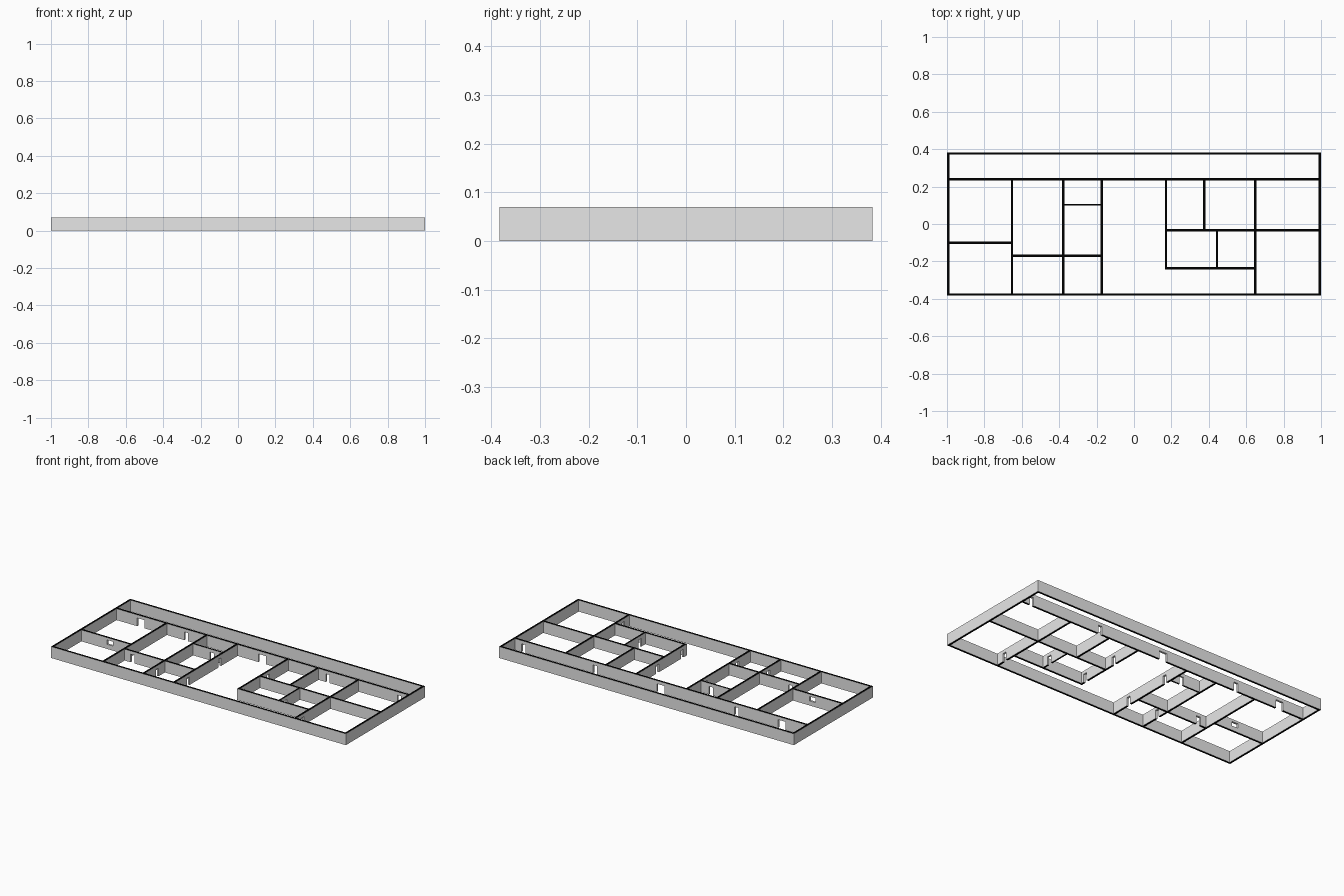
import bpy, bmesh, math
from mathutils import Vector

cube = bpy.data.objects.get("Cube")
if cube:
    bpy.data.objects.remove(cube, do_unlink=True)

HEIGHT = 0.07
THICK = 0.0125
THIN = 0.01
HALF_X, HALF_Y = 1.0, 0.383
EDGE_X, EDGE_Y = HALF_X - THICK / 2, HALF_Y - THICK / 2


def flat_material(name, value):
    mat = bpy.data.materials.new(name)
    mat.use_nodes = True
    colour = (value, value, value, 1)
    mat.diffuse_color = colour
    mat.node_tree.nodes["Principled BSDF"].inputs["Base Color"].default_value = colour
    return mat


# Pale wall sides, black top and bottom edges
plaster = flat_material("pale_grey_plaster", 0.8)
black = flat_material("black_cut_edge", 0.0)


# Openings: (start, end, bottom, top) along the wall
def door(at, width=0.026):
    return (at - width / 2, at + width / 2, 0, 0.05)


def wide_door(at):
    return door(at, 0.05)


def window(at):
    return (at - 0.02, at + 0.02, 0.028, 0.055)


def wall(name, axis, offset, start, end, openings=(), thick=THICK):
    """Upright wall along an axis, drawn as an elevation with openings and extruded."""
    along = sorted({start, end, *(v for o in openings for v in o[:2])})
    levels = sorted({0, HEIGHT, *(v for o in openings for v in o[2:])})

    def point(u, z):
        side = offset - thick / 2
        return (u, side, z) if axis == "x" else (side, u, z)

    bm = bmesh.new()
    for u0, u1 in zip(along, along[1:]):
        for z0, z1 in zip(levels, levels[1:]):
            u, z = (u0 + u1) / 2, (z0 + z1) / 2
            if any(a < u < b and c < z < d for a, b, c, d in openings):
                continue
            corners = ((u0, z0), (u1, z0), (u1, z1), (u0, z1))
            bm.faces.new([bm.verts.new(point(*c)) for c in corners])
    bmesh.ops.remove_doubles(bm, verts=bm.verts[:], dist=0.0001)
    out = bmesh.ops.extrude_face_region(bm, geom=bm.faces[:])
    moved = [v for v in out["geom"] if isinstance(v, bmesh.types.BMVert)]
    shift = Vector((0, thick, 0)) if axis == "x" else Vector((thick, 0, 0))
    bmesh.ops.translate(bm, verts=moved, vec=shift)
    bmesh.ops.recalc_face_normals(bm, faces=bm.faces[:])
    # Black on the faces lying at the very top and bottom of the wall
    for face in bm.faces:
        z = face.calc_center_median().z
        face.material_index = int(z < 0.0001 or z > HEIGHT - 0.0001)
    mesh = bpy.data.meshes.new(name)
    bm.to_mesh(mesh)
    bm.free()
    mesh.materials.append(plaster)
    mesh.materials.append(black)
    obj = bpy.data.objects.new(name, mesh)
    bpy.context.collection.objects.link(obj)


def inner(name, axis, offset, start, end, openings=(), thick=THICK):
    """Partition between two wall centre lines, trimmed to their faces."""
    wall(name, axis, offset, start + THICK / 2, end - THICK / 2, openings, thick)


# Outer shell
wall("front_wall", "x", -EDGE_Y, -HALF_X, HALF_X)
wall("back_wall", "x", EDGE_Y, -HALF_X, HALF_X)
inner("right_end_wall", "y", -EDGE_X, -EDGE_Y, EDGE_Y)
inner("left_end_wall", "y", EDGE_X, -EDGE_Y, EDGE_Y)

# Corridor wall with doors to the rooms
CORRIDOR = 0.24
inner("corridor_wall", "x", CORRIDOR, -EDGE_X, EDGE_X,
      [wide_door(-0.823), door(-0.515), wide_door(0), door(0.445), door(0.93)])

# Rooms on the right wing
A, B, C = -0.652, -0.379, -0.172
inner("right_wing_outer_partition", "y", A, -EDGE_Y, CORRIDOR)
inner("right_wing_middle_partition", "y", B, -EDGE_Y, CORRIDOR, [door(-0.25)])
inner("right_wing_hall_partition", "y", C, -EDGE_Y, CORRIDOR,
      [door(-0.245), door(0.06)])
inner("end_room_divider", "x", -0.101, -EDGE_X, A, [window(-0.793)])
inner("front_room_divider", "x", -0.17, A, B, [door(-0.593)])
inner("store_divider", "x", -0.17, B, C)
inner("closet_divider", "x", 0.103, B, C, [door(-0.245)], THIN)

# Rooms on the left wing
D, E, F, G = 0.171, 0.376, 0.443, 0.649
MID, LOW = -0.034, -0.237
wall("left_wing_hall_partition", "y", D, LOW - THICK / 2, CORRIDOR - THICK / 2,
     [door(-0.2), door(0.04)])
inner("left_wing_outer_partition", "y", G, -EDGE_Y, CORRIDOR, [door(-0.31)])
inner("left_wing_cross_wall", "x", MID, D, G)
inner("left_end_room_divider", "x", MID, G, EDGE_X)
inner("left_wing_front_partition", "x", LOW, D, G)
inner("back_room_divider", "y", E, MID, CORRIDOR)
inner("small_room_divider", "y", F, LOW, MID, [door(-0.18)], THIN)
